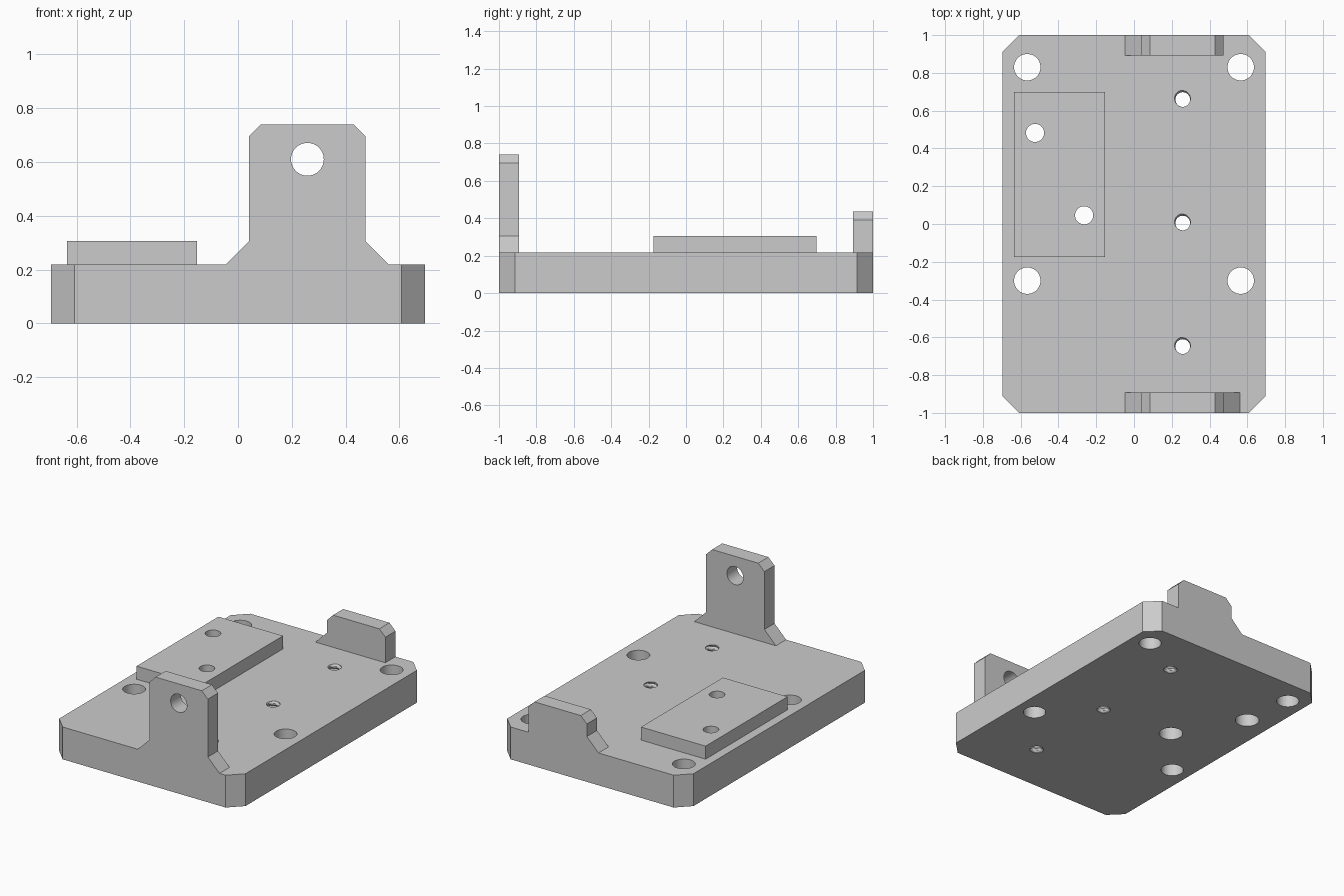
import bpy, bmesh, math
from mathutils import Matrix, Vector

old = bpy.data.objects.get("Cube")
if old:
    bpy.data.objects.remove(old, do_unlink=True)

grey = bpy.data.materials.new("machined_grey")
grey.use_nodes = True
grey.diffuse_color = (0.6, 0.6, 0.6, 1)
grey.node_tree.nodes["Principled BSDF"].inputs["Base Color"].default_value = (0.6, 0.6, 0.6, 1)

W, TOP, C = 0.695, 0.218, 0.087   # half width, plate thickness, chamfer
LUG = 0.108                       # lug thickness
X0, X1 = 0.04, 0.475              # lug sides


def finish(bm, name):
    bmesh.ops.recalc_face_normals(bm, faces=bm.faces)
    mesh = bpy.data.meshes.new(name)
    bm.to_mesh(mesh)
    bm.free()
    mesh.materials.append(grey)
    obj = bpy.data.objects.new(name, mesh)
    bpy.context.collection.objects.link(obj)
    return obj


def prism(name, points, direction):
    """Extrude a flat outline of 3D points along a vector."""
    bm = bmesh.new()
    face = bm.faces.new([bm.verts.new(p) for p in points])
    out = bmesh.ops.extrude_face_region(bm, geom=[face])
    moved = [v for v in out["geom"] if isinstance(v, bmesh.types.BMVert)]
    bmesh.ops.translate(bm, verts=moved, vec=Vector(direction))
    return finish(bm, name)


def cylinder(name, centre, radius, depth, rot=Matrix()):
    bm = bmesh.new()
    bmesh.ops.create_cone(bm, cap_ends=True, segments=48, radius1=radius, radius2=radius,
                          depth=depth, matrix=Matrix.Translation(centre) @ rot)
    return finish(bm, name)


def thread(name, x, y, radius=0.039, groove=0.011, pitch=0.032):
    """Column whose radius follows a helical groove."""
    bm = bmesh.new()
    sides, rows, step = 24, 48, pitch / 6
    rings = []
    for r in range(rows):
        z = r * step - 0.0173
        ring = []
        for s in range(sides):
            a = math.tau * s / sides
            phase = (z / pitch - s / sides) % 1
            rad = radius + groove * max(0, 1 - abs(phase - 0.5) * 3)
            ring.append(bm.verts.new((x + rad * math.cos(a), y + rad * math.sin(a), z)))
        rings.append(ring)
    for lo, hi in zip(rings, rings[1:]):
        for s in range(sides):
            t = (s + 1) % sides
            bm.faces.new((lo[s], lo[t], hi[t]))
            bm.faces.new((lo[s], hi[t], hi[s]))
    bm.faces.new(rings[0])
    bm.faces.new(rings[-1])
    return finish(bm, name)


def combine(target, other, operation):
    mod = target.modifiers.new(operation.lower(), "BOOLEAN")
    mod.operation, mod.solver, mod.object = operation, "EXACT", other
    bpy.context.view_layer.objects.active = target
    bpy.ops.object.modifier_apply(modifier=mod.name)
    bpy.data.objects.remove(other, do_unlink=True)


def lug(name, y, top, right_foot):
    """Upright tab with chamfered top corners and sloped feet."""
    c, foot, root = 0.045, 0.305, 0.12
    f = foot - TOP
    pts = [(X0 - f, root), (X0 - f, TOP), (X0, foot), (X0, top - c), (X0 + c, top),
           (X1 - c, top), (X1, top - c)]
    if right_foot:
        pts += [(X1, foot), (X1 + f, TOP), (X1 + f, root)]
    else:
        pts += [(X1, root)]
    return prism(name, [(px, y, pz) for px, pz in pts], (0, LUG, 0))


# Plate with chamfered corners
outline = [(-W + C, -1), (W - C, -1), (W, -1 + C), (W, 1 - C),
           (W - C, 1), (-W + C, 1), (-W, 1 - C), (-W, -1 + C)]
body = prism("mounting_plate", [(x, y, 0) for x, y in outline], (0, 0, TOP))

# Raised pad and the two upright lugs
pad = prism("raised_pad", [(-0.635, -0.175, 0.12), (-0.153, -0.175, 0.12),
                           (-0.153, 0.698, 0.12), (-0.635, 0.698, 0.12)], (0, 0, 0.186))
combine(body, pad, "UNION")
combine(body, lug("front_lug", -1, 0.74, True), "UNION")
combine(body, lug("rear_lug", 1 - LUG, 0.435, False), "UNION")

# Cross hole in the front lug
combine(body, cylinder("lug_hole", (0.258, -0.95, 0.61), 0.061, 0.3,
                       Matrix.Rotation(math.pi / 2, 4, "X")), "DIFFERENCE")

# Four large through holes
for x in (-0.565, 0.565):
    for y in (-0.3, 0.83):
        combine(body, cylinder("mount_hole", (x, y, 0.1), 0.07, 0.5), "DIFFERENCE")

# Pad holes, counterbored from underneath
for x, y in ((-0.524, 0.482), (-0.264, 0.046)):
    combine(body, cylinder("pad_hole", (x, y, 0.2), 0.048, 0.6), "DIFFERENCE")
    combine(body, cylinder("counterbore", (x, y, 0.03), 0.074, 0.2), "DIFFERENCE")

# Threaded holes along the lug centre line
for y in (-0.649, 0.005, 0.659):
    combine(body, thread("threaded_hole", 0.258, y), "DIFFERENCE")

bpy.ops.object.select_all(action="DESELECT")
body.select_set(True)
bpy.context.view_layer.objects.active = body
bpy.ops.object.shade_smooth_by_angle(angle=math.radians(25))
